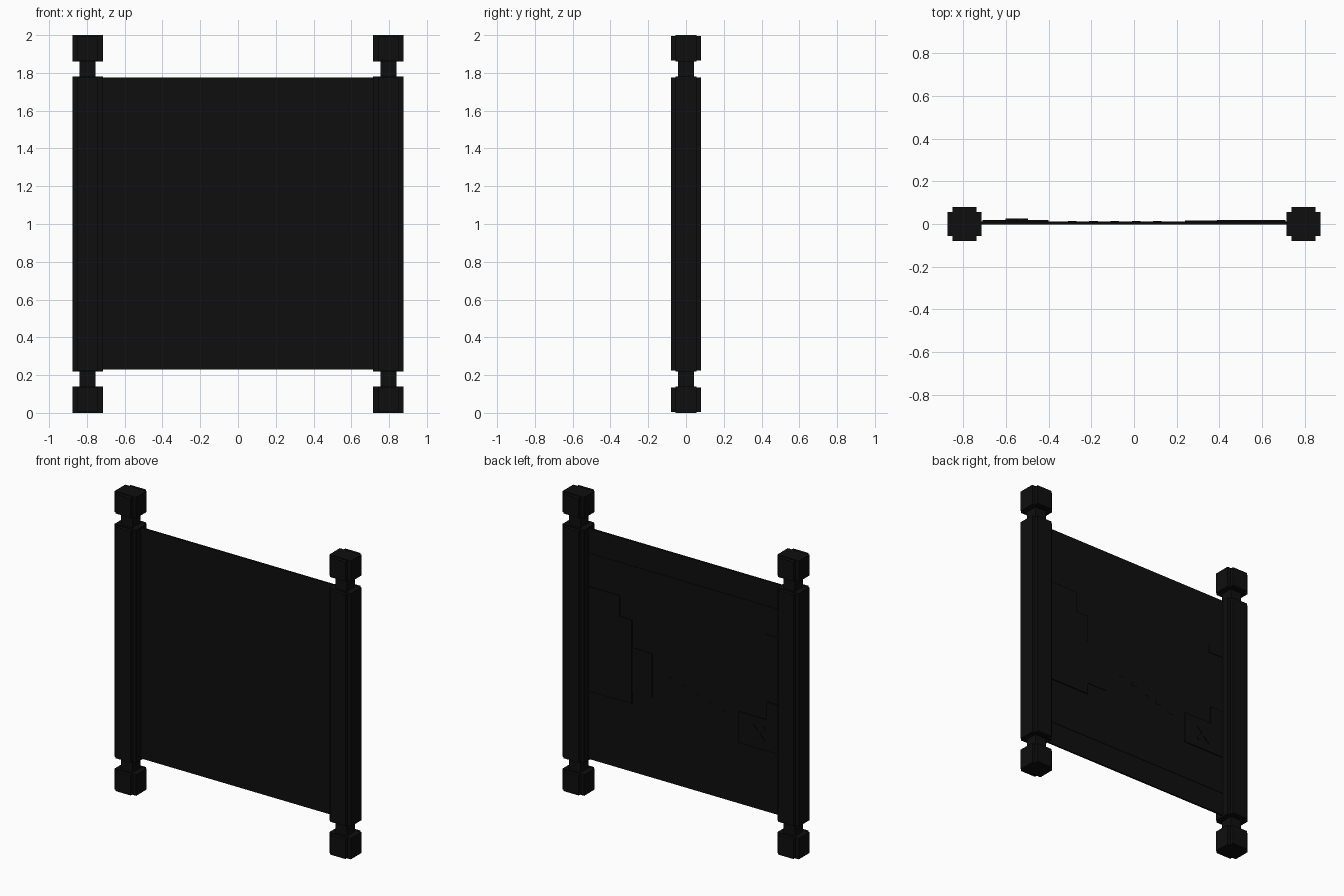
import bpy
from math import radians

if "Cube" in bpy.data.objects:
    bpy.data.objects.remove(bpy.data.objects["Cube"], do_unlink=True)

black = bpy.data.materials.new("near_black")
black.use_nodes = True
colour = (0.0045, 0.0045, 0.0045, 1)
black.diffuse_color = colour
black.node_tree.nodes["Principled BSDF"].inputs["Base Color"].default_value = colour


def box(name, x0, x1, y0, y1, z0, z1, turn=0):
    """Box between two corners, optionally turned about its y axis."""
    bpy.ops.mesh.primitive_cube_add(
        size=1, location=((x0 + x1) / 2, (y0 + y1) / 2, (z0 + z1) / 2))
    ob = bpy.context.object
    ob.name = name
    ob.scale = (x1 - x0, y1 - y0, z1 - z0)
    ob.rotation_euler.y = radians(turn)
    ob.data.materials.append(black)
    return ob


def cross_bar(name, x, z0, z1):
    """Upright bar with a plus-shaped section, made of two crossed boxes."""
    wide, narrow, lip = 0.08, 0.056, 0.005
    box(name + "_side_arm", x - wide, x + wide, -narrow, narrow, z0, z1)
    box(name + "_front_arm", x - narrow, x + narrow, -wide, wide, z0 + lip, z1 - lip)


# Rollers with necks and knobs
for side, x in (("left", 0.796), ("right", -0.796)):
    cross_bar(side + "_roller", x, 0.22, 1.78)
    cross_bar(side + "_bottom_knob", x, 0, 0.14)
    cross_bar(side + "_top_knob", x, 1.86, 2)
    box(side + "_neck", x - 0.042, x + 0.042, -0.042, 0.042, 0.1, 1.9)

# Sheet with a raised middle on the back
box("sheet", -0.75, 0.75, -0.003, 0.009, 0.23, 1.775)
box("sheet_middle", -0.75, 0.75, 0.005, 0.012, 0.385, 1.61)

# Stepped land shapes on the back: x range, z range, height
lands = [
    ("left_land_inner", 0.48, 0.71, 0.69, 1.39, 0.019),
    ("left_land_step", 0.39, 0.48, 0.69, 1.25, 0.019),
    ("left_land_cape", 0.24, 0.39, 0.77, 1.065, 0.016),
    ("right_land_inner", -0.71, -0.61, 0.64, 0.97, 0.019),
    ("right_land_step", -0.61, -0.4, 0.64, 0.85, 0.019),
    ("right_islet", -0.71, -0.6, 1.36, 1.42, 0.016),
]
for name, x0, x1, z0, z1, top in lands:
    box(name, x0, x1, 0.008, top, z0, z1)

# Dashed trail leading to a cross mark
for i in range(5):
    x, z = 0.11 - 0.1 * i, 0.93 - 0.03 * i
    box("trail_dash", x - 0.02, x + 0.02, 0.008, 0.014, z - 0.01, z + 0.01)
for turn in (45, -45):
    box("cross_mark", -0.615, -0.485, 0.01, 0.025, 0.735, 0.755, turn)
